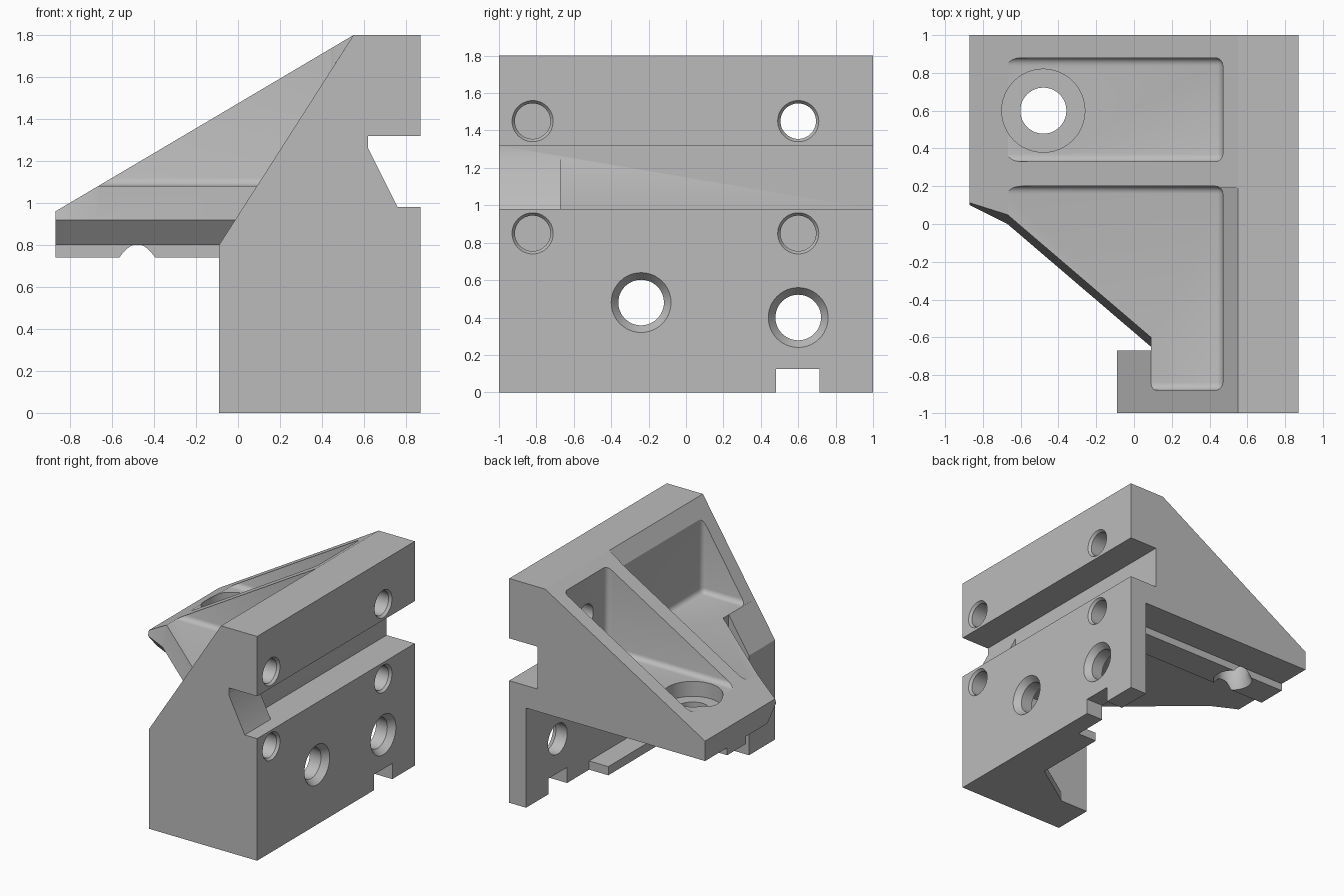
import bpy, bmesh, math
from mathutils import Matrix, Vector

if "Cube" in bpy.data.objects:
    bpy.data.objects.remove(bpy.data.objects["Cube"])

metal = bpy.data.materials.new("light_grey")
metal.diffuse_color = (0.5, 0.5, 0.5, 1)
metal.use_nodes = True
metal.node_tree.nodes["Principled BSDF"].inputs["Base Color"].default_value = metal.diffuse_color


def finish(bm, name):
    bmesh.ops.recalc_face_normals(bm, faces=bm.faces)
    me = bpy.data.meshes.new(name)
    bm.to_mesh(me)
    bm.free()
    me.materials.append(metal)
    ob = bpy.data.objects.new(name, me)
    bpy.context.collection.objects.link(ob)
    return ob


def loft(name, rings):
    """Closed solid through rings of equal point count."""
    bm = bmesh.new()
    vs = [[bm.verts.new(p) for p in r] for r in rings]
    n = len(vs[0])
    bm.faces.new(vs[0])
    bm.faces.new(vs[-1])
    for a, b in zip(vs, vs[1:]):
        for i in range(n):
            j = (i + 1) % n
            bm.faces.new((a[i], a[j], b[j], b[i]))
    return finish(bm, name)


def prism_y(name, pts, y0, y1):
    return loft(name, [[(x, y, z) for x, z in pts] for y in (y0, y1)])


def prism_z(name, pts, z0, z1):
    return loft(name, [[(x, y, z) for x, y in pts] for z in (z0, z1)])


def box(name, x, y, z, round_edges=0):
    bm = bmesh.new()
    bmesh.ops.create_cube(bm, size=1)
    for v in bm.verts:
        v.co = [(a + b) / 2 + c * (b - a) for (a, b), c in zip((x, y, z), v.co)]
    if round_edges:
        bmesh.ops.bevel(bm, geom=bm.edges[:], offset=round_edges, segments=4,
                        profile=0.5, affect='EDGES')
    return finish(bm, name)


def turned(name, centre, axis, profile, n=48):
    """Round solid from (distance along axis, radius) pairs."""
    rot = Vector((0, 0, 1)).rotation_difference(Vector(axis)).to_matrix()
    c = Vector(centre)
    return loft(name, [[c + rot @ Vector((r * math.cos(t * math.tau / n),
                                          r * math.sin(t * math.tau / n), d))
                        for t in range(n)] for d, r in profile])


def combine(target, other, op):
    bpy.context.view_layer.objects.active = target
    m = target.modifiers.new(op, 'BOOLEAN')
    m.operation, m.solver, m.object = op, 'EXACT', other
    bpy.ops.object.modifier_apply(modifier=m.name)
    bpy.data.objects.remove(other, do_unlink=True)


# Main casting: slotted back plate, shelf and long slope
body = prism_y("bracket", [
    (0.72, 0), (0.87, 0), (0.87, 0.98), (0.62, 0.98), (0.62, 1.32), (0.87, 1.32),
    (0.87, 1.8), (0.55, 1.8), (-0.87, 0.96), (-0.87, 0.8), (0.72, 0.8)], -1, 1)

# Diagonal shelf corner with an undercut lower edge
corner = [(-0.95, 0.19), (-0.67, 0.05), (0.09, -0.6), (0.09, -1.2), (-0.95, -1.2)]
combine(body, loft("corner_cut", [
    [(x, y + s, z) for x, y in corner]
    for z, s in ((0.7, 0.06), (0.8, 0.06), (0.92, -0.05), (1.08, 0), (1.3, 0))]), 'DIFFERENCE')

# Front wall block and steep slopes on the front half
combine(body, prism_y("front_wall", [
    (-0.09, 0), (0.8, 0), (0.8, 0.9), (0.6, 1.3), (0.23, 1.3), (-0.09, 0.8)], -1, -0.67), 'UNION')
combine(body, prism_y("front_slope_cut", [
    (0.55, 1.8), (0.09, 1.08), (-1, 1.08), (-1, 2), (0.55, 2)], -1.1, -0.8), 'DIFFERENCE')
combine(body, prism_y("upper_slope_cut", [
    (0.55, 1.8), (0.4, 1.566), (0.4, 2), (0.55, 2)], -1.1, 0.19), 'DIFFERENCE')

# Two pockets with rounded corners
for y in ((0.33, 0.88), (-0.88, 0.2)):
    combine(body, box("pocket_cut", (-1.2, 0.47), y, (1.08, 2.2), 0.04), 'DIFFERENCE')

# Locating key under the shelf and ledge along the plate foot
combine(body, prism_y("shelf_key", [(-0.87, 0.74), (0.74, 0.74), (0.74, 0.85), (-0.87, 0.85)],
                      0.48, 0.72), 'UNION')
combine(body, prism_z("foot_ledge", [
    (0.75, -0.7), (0.16, -0.7), (0.16, -0.67), (0.55, -0.41), (0.55, 0.2), (0.75, 0.2)],
    0, 0.07), 'UNION')

# Keyway in the plate foot
combine(body, box("keyway_cut", (0.5, 1), (0.48, 0.715), (-0.1, 0.125)), 'DIFFERENCE')

# Counterbored shelf hole, flared at the key
combine(body, turned("shelf_hole_cut", (-0.48, 0.6, 0), (0, 0, 1), [
    (0.7, 0.165), (0.8, 0.122), (0.96, 0.122), (0.96, 0.22), (1.4, 0.22)]), 'DIFFERENCE')

# Chamfered small holes and countersunk large holes in the plate
for y, z, depth in ((-0.82, 1.45, 0.2), (0.6, 1.45, 0.5), (-0.82, 0.85, 0.14), (0.6, 0.85, 0.14)):
    combine(body, turned("small_hole_cut", (0.87, y, z), (-1, 0, 0), [
        (-0.1, 0.11), (0, 0.11), (0.02, 0.095), (depth, 0.095)]), 'DIFFERENCE')
for y, z in ((-0.24, 0.48), (0.6, 0.4)):
    combine(body, turned("large_hole_cut", (0.87, y, z), (-1, 0, 0), [
        (-0.1, 0.16), (0, 0.16), (0.05, 0.122), (0.3, 0.122)]), 'DIFFERENCE')

bpy.ops.object.select_all(action='DESELECT')
body.select_set(True)
bpy.context.view_layer.objects.active = body
bpy.ops.object.shade_smooth_by_angle(angle=math.radians(30))
